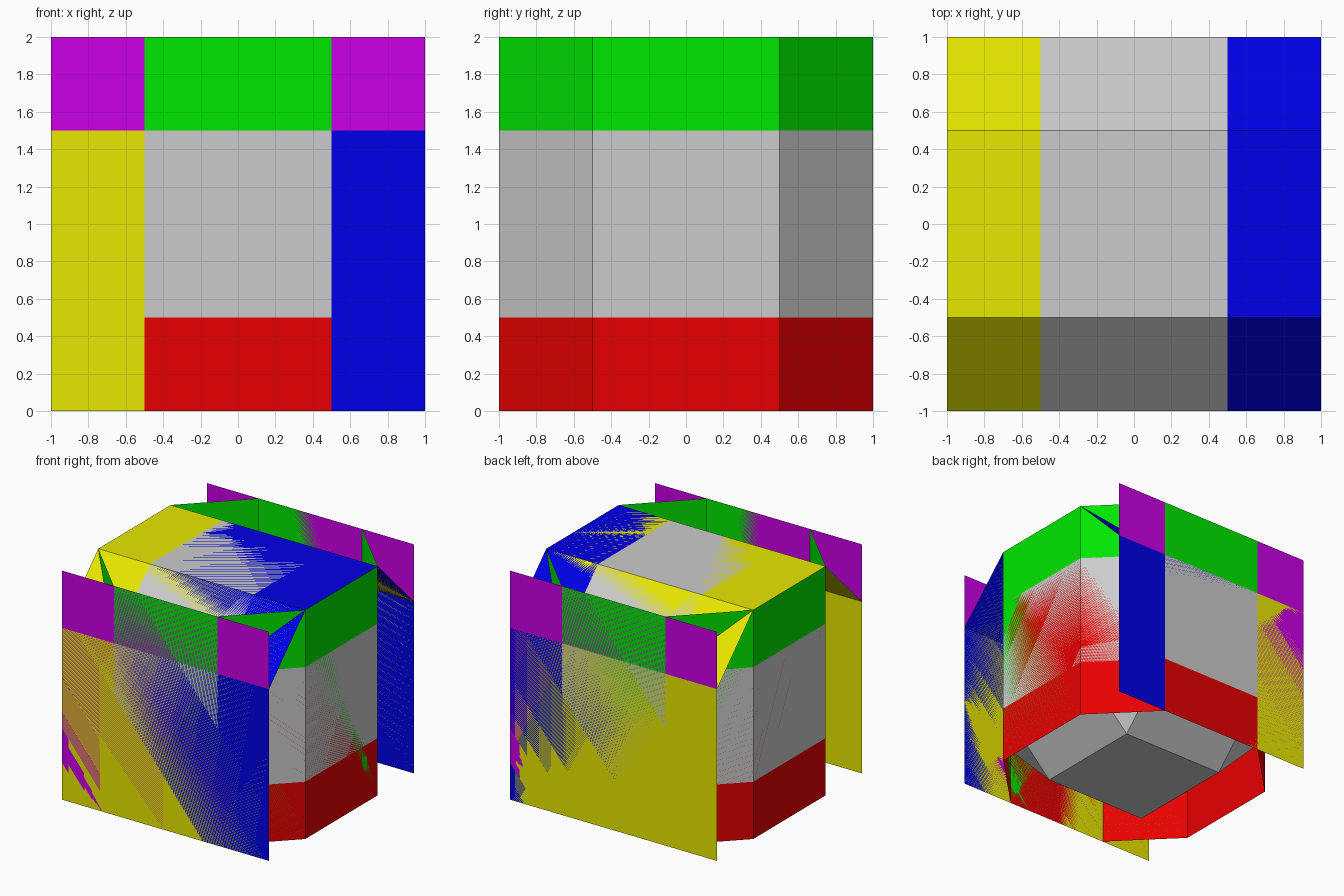
import bpy, bmesh
from itertools import permutations, product
from mathutils import Vector

if "Cube" in bpy.data.objects:
    bpy.data.objects.remove(bpy.data.objects["Cube"])


def make_block(name, open_sides, colour=None):
    """Chamfered cube whose open sides (axis, sign) run straight out to the cell border."""
    bm = bmesh.new()
    corners = {tuple(a * s for a, s in zip(p, signs))
               for p in permutations((1.0, 0.5, 0.5))
               for signs in product((-1, 1), repeat=3)}
    for co in sorted(corners):
        bm.verts.new(co)
    bmesh.ops.convex_hull(bm, input=bm.verts[:])
    bmesh.ops.dissolve_limit(bm, angle_limit=0.02, verts=bm.verts[:], edges=bm.edges[:])
    bmesh.ops.recalc_face_normals(bm, faces=bm.faces[:])

    # Remove the cap and its chamfers on each open side
    caps = [v for v in bm.verts if any(v.co[a] * s > 0.9 for a, s in open_sides)]
    bmesh.ops.delete(bm, geom=caps, context='VERTS')
    # Extend the remaining walls to the border
    for v in bm.verts:
        for a, s in open_sides:
            if v.co[a] * s > 0.4:
                v.co[a] = s
        v.co += Vector((0, 0, 0))

    me = bpy.data.meshes.new(name)
    bm.to_mesh(me)
    bm.free()
    ob = bpy.data.objects.new(name, me)
    ob.location.z = 1
    bpy.context.collection.objects.link(ob)
    if colour:
        mat = bpy.data.materials.new(name + "_colour")
        mat.diffuse_color = (*colour, 1)
        mat.use_nodes = True
        mat.node_tree.nodes["Principled BSDF"].inputs["Base Color"].default_value = mat.diffuse_color
        me.materials.append(mat)


LEFT, RIGHT, DOWN, UP = (0, -1), (0, 1), (2, -1), (2, 1)

# Six connecting block shapes, all sharing one cell
make_block("block_1_single", [])
make_block("block_2_end", [DOWN], (0.8, 0.0, 0.0))
make_block("block_3_straight", [DOWN, UP], (0.0, 0.8, 0.0))
make_block("block_4_elbow", [DOWN, RIGHT], (0.0, 0.0, 0.8))
make_block("block_5_tee", [DOWN, LEFT, RIGHT], (0.8, 0.8, 0.0))
make_block("block_6_cross", [DOWN, UP, LEFT, RIGHT], (0.6, 0.0, 0.8))
